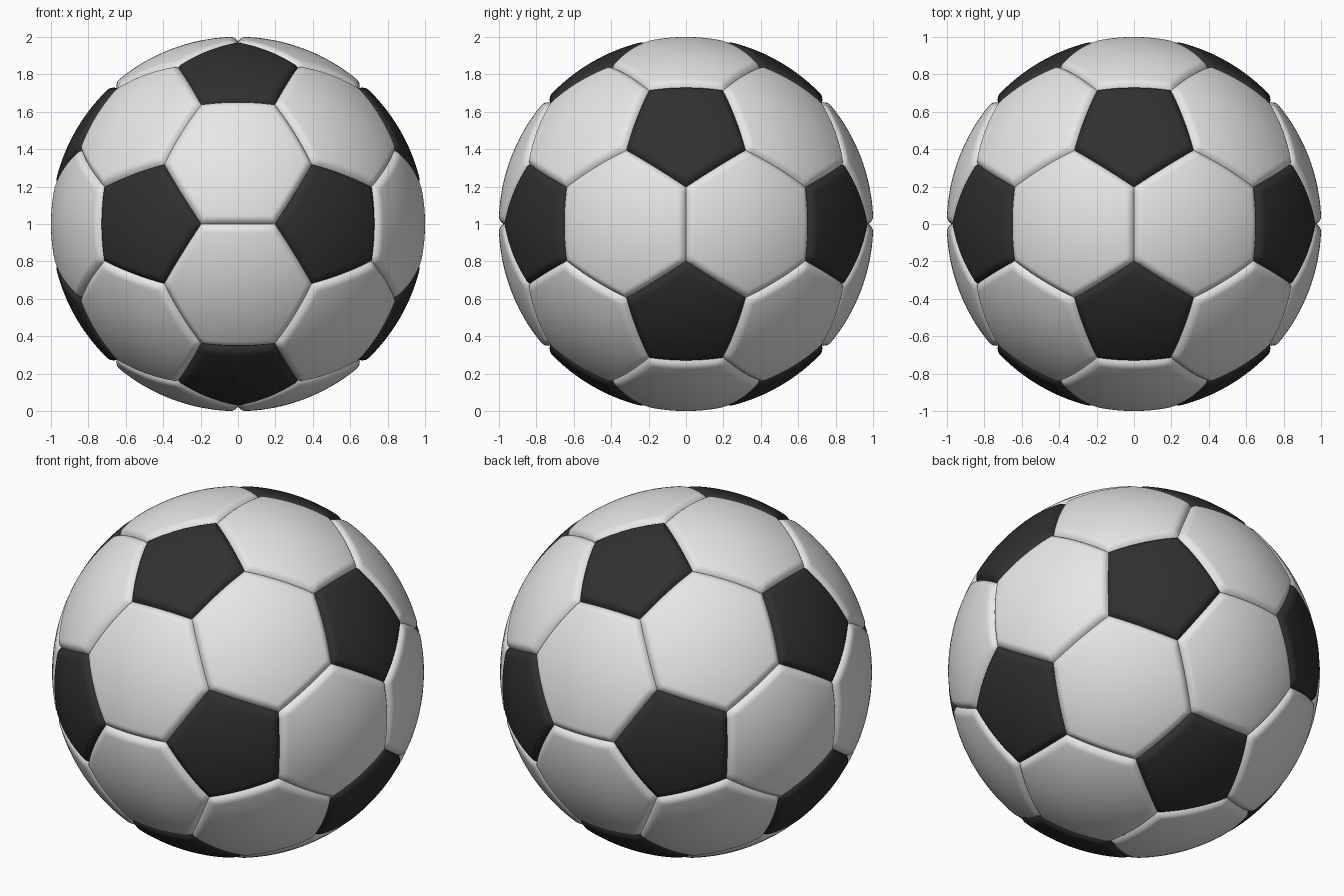
import bpy, bmesh
from mathutils import Vector

cube = bpy.data.objects.get("Cube")
if cube:
    bpy.data.objects.remove(cube, do_unlink=True)

RADIUS = 1.001
SEAM_DEPTH = 0.025
SEAM_WIDTH = 0.05
STEPS = 14  # divisions along each panel side


def material(name, value):
    mat = bpy.data.materials.new(name)
    mat.use_nodes = True
    colour = (value, value, value, 1)
    mat.diffuse_color = colour
    bsdf = mat.node_tree.nodes["Principled BSDF"]
    bsdf.inputs["Base Color"].default_value = colour
    bsdf.inputs["Roughness"].default_value = 0.5
    return mat


def truncated_icosahedron():
    """Cage of 12 pentagons and 20 hexagons, cut from an icosahedron."""
    phi = (1 + 5 ** 0.5) / 2
    tips = []
    for a in (-1, 1):
        for b in (-phi, phi):
            tips += [Vector((a, b, 0)), Vector((0, a, b)), Vector((b, 0, a))]
    cage = bmesh.new()
    for p in tips:
        for q in tips:
            if 1.9 < (p - q).length < 2.1:
                cage.verts.new((2 * p + q) / 3)
    bmesh.ops.convex_hull(cage, input=cage.verts[:])
    bmesh.ops.dissolve_limit(cage, angle_limit=0.02, verts=cage.verts[:], edges=cage.edges[:])
    bmesh.ops.recalc_face_normals(cage, faces=cage.faces[:])
    return cage


def add_panel(bm, corners):
    """Rings from the middle to the seam, pushed onto the ball and rounded down at the rim."""
    count = len(corners)
    centre = sum(corners, Vector()) / count
    rim = [corners[i].lerp(corners[(i + 1) % count], s / STEPS)
           for i in range(count) for s in range(STEPS)]
    apothem = ((corners[0] + corners[1]) / 2 - centre).length / corners[0].length
    band = SEAM_WIDTH / apothem
    scales = [(1 - band) * k / 10 for k in range(1, 11)]
    scales += [1 - band * (1 - k / 8) for k in range(1, 9)]

    middle = bm.verts.new(centre.normalized() * RADIUS)
    previous = None
    for t in scales:
        closeness = max(0, 1 - (1 - t) / band)
        radius = RADIUS - SEAM_DEPTH * closeness ** 2.5
        ring = [bm.verts.new(centre.lerp(p, t).normalized() * radius) for p in rim]
        for i in range(len(ring)):
            j = (i + 1) % len(ring)
            if previous:
                bm.faces.new((previous[i], ring[i], ring[j], previous[j]))
            else:
                bm.faces.new((middle, ring[i], ring[j]))
        previous = ring


def build_panels(name, cage, sides, mat):
    bm = bmesh.new()
    for face in cage.faces:
        if len(face.verts) == sides:
            add_panel(bm, [v.co.copy() for v in face.verts])
    for face in bm.faces:
        face.smooth = True
    mesh = bpy.data.meshes.new(name)
    bm.to_mesh(mesh)
    bm.free()
    mesh.materials.append(mat)
    obj = bpy.data.objects.new(name, mesh)
    obj.location.z = 1
    bpy.context.collection.objects.link(obj)


# Ball panels
cage = truncated_icosahedron()
build_panels("white_hexagon_panels", cage, 6, material("white leather", 0.8))
build_panels("black_pentagon_panels", cage, 5, material("black leather", 0.03))
cage.free()
